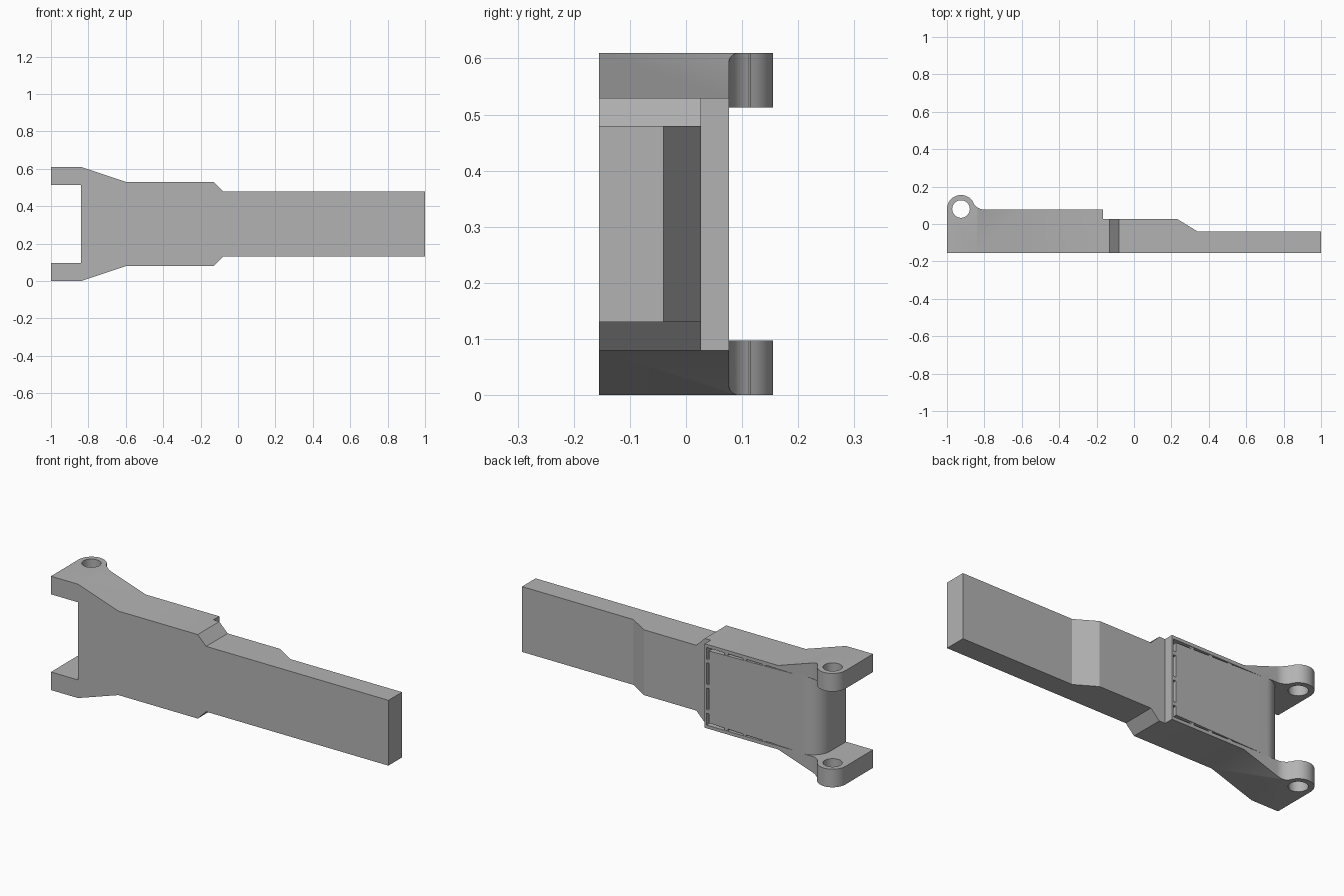
import bpy
import bmesh
from math import sin, cos, radians
from mathutils import Vector

cube = bpy.data.objects.get("Cube")
if cube:
    bpy.data.objects.remove(cube, do_unlink=True)

grey = bpy.data.materials.new("satin grey")
grey.use_nodes = True
COLOUR = (0.45, 0.45, 0.45, 1)
grey.diffuse_color = COLOUR
grey.node_tree.nodes["Principled BSDF"].inputs["Base Color"].default_value = COLOUR

MID = 0.305                    # height of the mirror plane
BACK, FRONT = 0.077, -0.155    # main back and front faces
HINGE = (-0.925, 0.08)


def arc(centre, radius, start, end, steps=16):
    angles = [radians(start + (end - start) * i / steps) for i in range(steps + 1)]
    return [(centre[0] + radius * cos(a), centre[1] + radius * sin(a)) for a in angles]


def prism(name, points, axis, low, high):
    """Extrude a closed outline along y (outline in xz) or z (outline in xy)."""
    bm = bmesh.new()
    if axis == "y":
        verts = [bm.verts.new((a, low, b)) for a, b in points]
        move = Vector((0, high - low, 0))
    else:
        verts = [bm.verts.new((a, b, low)) for a, b in points]
        move = Vector((0, 0, high - low))
    face = bm.faces.new(verts)
    made = bmesh.ops.extrude_face_region(bm, geom=[face])["geom"]
    bmesh.ops.translate(bm, vec=move, verts=[v for v in made if isinstance(v, bmesh.types.BMVert)])
    bmesh.ops.recalc_face_normals(bm, faces=bm.faces)
    mesh = bpy.data.meshes.new(name)
    bm.to_mesh(mesh)
    bm.free()
    mesh.materials.append(grey)
    obj = bpy.data.objects.new(name, mesh)
    bpy.context.collection.objects.link(obj)
    return obj


def combine(target, tool, operation):
    mod = target.modifiers.new(operation, "BOOLEAN")
    mod.object, mod.operation, mod.solver = tool, operation, "EXACT"
    bpy.context.view_layer.objects.active = target
    bpy.ops.object.modifier_apply(modifier=mod.name)
    bpy.data.objects.remove(tool, do_unlink=True)


def mirrored(half):
    """Complete an outline about the middle height."""
    return half + [(x, 2 * MID - z) for x, z in reversed(half)]


# Body: front silhouette intersected with the plan profile
body = prism("hinge_arm_body", mirrored([(-1, 0.61), (-0.84, 0.61), (-0.6, 0.53),
             (-0.13, 0.53), (-0.08, 0.48), (1, 0.48)]), "y", -0.3, 0.3)
plan = [(-1, FRONT)] + arc(HINGE, 0.075, 180, 28)
plan += arc((-0.8, BACK + 0.067), 0.067, 208, 270, 10)
plan += [(-0.165, BACK), (-0.165, 0.027), (0.23, 0.027), (0.34, -0.04), (1, -0.04), (1, FRONT)]
combine(body, prism("plan_profile", plan, "z", -0.1, 0.8), "INTERSECT")

# Fork opening with a rounded inner corner, and hinge pin holes
opening = [(-1.2, -0.3), (-0.84, -0.3)] + arc((-0.74, BACK - 0.1), 0.1, 180, 90)
opening += [(-0.7, BACK), (-0.7, 0.3), (-1.2, 0.3)]
combine(body, prism("fork_opening", opening, "z", 0.097, 0.513), "DIFFERENCE")
combine(body, prism("pin_hole", arc(HINGE, 0.047, 0, 350, 35), "z", -0.1, 0.8), "DIFFERENCE")

# Tapering gap around the back cover
gap = mirrored([(-0.7, 0.51), (-0.175, 0.513)]) + [(-0.19, 0.112), (-0.19, 0.498)]
combine(body, prism("cover_gap", gap, "y", 0.04, 0.1), "DIFFERENCE")

# Small clips that bridge the gap
def clip(name, x, z, half_x, half_z):
    outline = [(x - half_x, z - half_z), (x + half_x, z - half_z),
               (x + half_x, z + half_z), (x - half_x, z + half_z)]
    prism(name, outline, "y", 0.045, BACK - 0.002)


for z in (MID - 0.135, MID, MID + 0.135):
    clip("end_clip", -0.182, z, 0.009, 0.01)
for x in (-0.29, -0.40, -0.515):
    for side in (-1, 1):
        clip("side_clip", x, MID + side * 0.203, 0.01, 0.007)

bpy.ops.object.select_all(action="DESELECT")
body.select_set(True)
bpy.context.view_layer.objects.active = body
bpy.ops.object.shade_smooth_by_angle(angle=radians(25))
